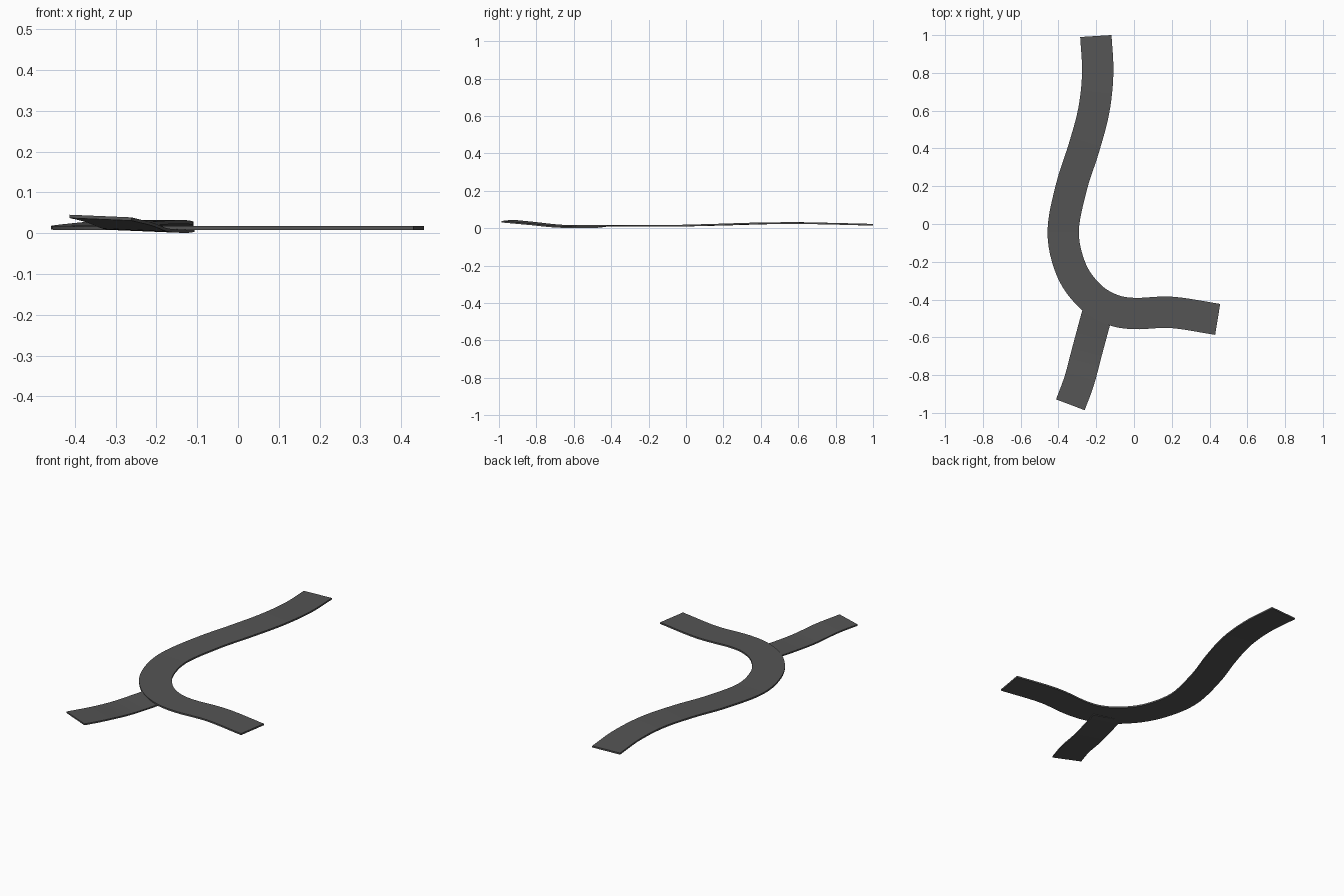
import bpy, bmesh
from mathutils import Vector

if "Cube" in bpy.data.objects:
    bpy.data.objects.remove(bpy.data.objects["Cube"])

asphalt = bpy.data.materials.new("dark_asphalt_grey")
asphalt.diffuse_color = (0.09, 0.09, 0.09, 1)
asphalt.use_nodes = True
asphalt.node_tree.nodes["Principled BSDF"].inputs["Base Color"].default_value = asphalt.diffuse_color


def spline(points, steps):
    """Smooth path through the points (Catmull-Rom)."""
    p = [Vector(q) for q in points]
    p = [2 * p[0] - p[1]] + p + [2 * p[-1] - p[-2]]
    out = []
    for i in range(1, len(p) - 2):
        a, b, c, d = p[i - 1:i + 3]
        for k in range(steps):
            t = k / steps
            out.append(0.5 * (2 * b + (c - a) * t + (2 * a - 5 * b + 4 * c - d) * t * t
                              + (3 * b - a - 3 * c + d) * t ** 3))
    return out + [p[-2]]


def road(name, points, width, thick, bank=0.0, steps=6):
    """Flat slab swept along a path; points give the centre of the top face."""
    path = spline(points, steps)
    bm = bmesh.new()
    rings = []
    for i, c in enumerate(path):
        t = path[min(i + 1, len(path) - 1)] - path[max(i - 1, 0)]
        side = Vector((-t.y, t.x, 0)).normalized() * width / 2
        side.z = bank * width / 2
        down = Vector((0, 0, -thick))
        rings.append([bm.verts.new(v) for v in
                      (c + side, c - side, c - side + down, c + side + down)])
    for r, s in zip(rings, rings[1:]):
        for k in range(4):
            bm.faces.new((r[k], r[(k + 1) % 4], s[(k + 1) % 4], s[k]))
    bm.faces.new(rings[0])
    bm.faces.new(rings[-1])
    bmesh.ops.recalc_face_normals(bm, faces=bm.faces)
    mesh = bpy.data.meshes.new(name)
    bm.to_mesh(mesh)
    bm.free()
    mesh.materials.append(asphalt)
    ob = bpy.data.objects.new(name, mesh)
    bpy.context.collection.objects.link(ob)
    return ob


# Main road: long S-bend that sweeps round to the right
road("main_road", [
    (-0.202, 0.995, 0.023), (-0.192, 0.80, 0.028), (-0.213, 0.60, 0.032),
    (-0.266, 0.40, 0.030), (-0.330, 0.20, 0.024), (-0.375, -0.04, 0.018),
    (-0.333, -0.24, 0.017), (-0.240, -0.375, 0.017), (-0.125, -0.45, 0.017),
    (0.0, -0.474, 0.017), (0.20, -0.468, 0.017), (0.443, -0.505, 0.017)],
    0.166, 0.009)

# Side road: rises away from the junction, slightly banked
road("side_road", [
    (-0.185, -0.44, 0.014), (-0.207, -0.52, 0.012), (-0.25, -0.68, 0.015),
    (-0.29, -0.83, 0.030), (-0.337, -0.957, 0.042)],
    0.162, 0.008, bank=-0.04)
